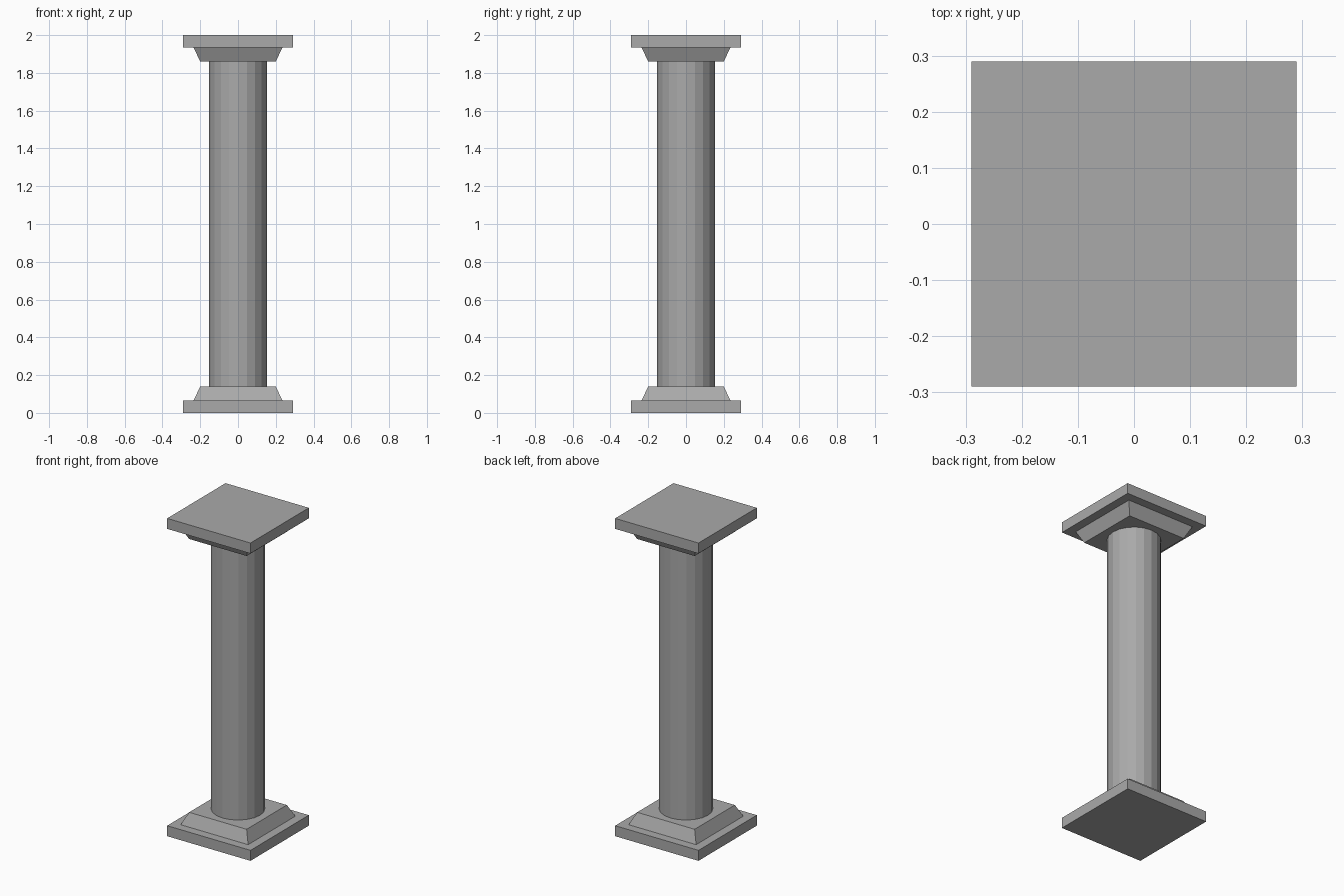
import bpy
import math

cube = bpy.data.objects.get("Cube")
if cube:
    bpy.data.objects.remove(cube, do_unlink=True)

# Single stone colour
STONE = (0.4, 0.4, 0.4, 1.0)
stone = bpy.data.materials.new("grey_stone")
stone.use_nodes = True
stone.diffuse_color = STONE
bsdf = stone.node_tree.nodes["Principled BSDF"]
bsdf.inputs["Base Color"].default_value = STONE
bsdf.inputs["Roughness"].default_value = 0.9

HEIGHT = 2.0
SLAB_HALF, SLAB_TOP = 0.29, 0.066
FOOT_HALF, NECK_HALF, NECK_Z = 0.235, 0.20, 0.14
SHAFT_RADIUS, SHAFT_SIDES = 0.154, 20


def prism(name, sides, r_low, r_high, z_low, z_high, turn=0.0):
    """Flat-shaded straight or tapered prism between two heights."""
    bpy.ops.mesh.primitive_cone_add(
        vertices=sides, radius1=r_low, radius2=r_high, depth=z_high - z_low,
        location=(0, 0, (z_low + z_high) / 2), rotation=(0, 0, turn))
    obj = bpy.context.object
    bpy.ops.object.transform_apply(location=True, rotation=True, scale=True)
    obj.name = obj.data.name = name
    obj.data.materials.append(stone)
    return obj


def square(name, half_low, half_high, z_low, z_high):
    """Four-sided prism, sized by half its side length."""
    diagonal = math.sqrt(2)
    return prism(name, 4, half_low * diagonal, half_high * diagonal,
                 z_low, z_high, math.pi / 4)


# Base: square slab with a tapered block on it
square("base_slab", SLAB_HALF, SLAB_HALF, 0, SLAB_TOP)
square("base_taper", FOOT_HALF, NECK_HALF, SLAB_TOP, NECK_Z)

# Faceted column shaft
prism("shaft", SHAFT_SIDES, SHAFT_RADIUS, SHAFT_RADIUS, NECK_Z, HEIGHT - NECK_Z)

# Capital: the base turned upside down
square("capital_taper", NECK_HALF, FOOT_HALF, HEIGHT - NECK_Z, HEIGHT - SLAB_TOP)
square("capital_slab", SLAB_HALF, SLAB_HALF, HEIGHT - SLAB_TOP, HEIGHT)
